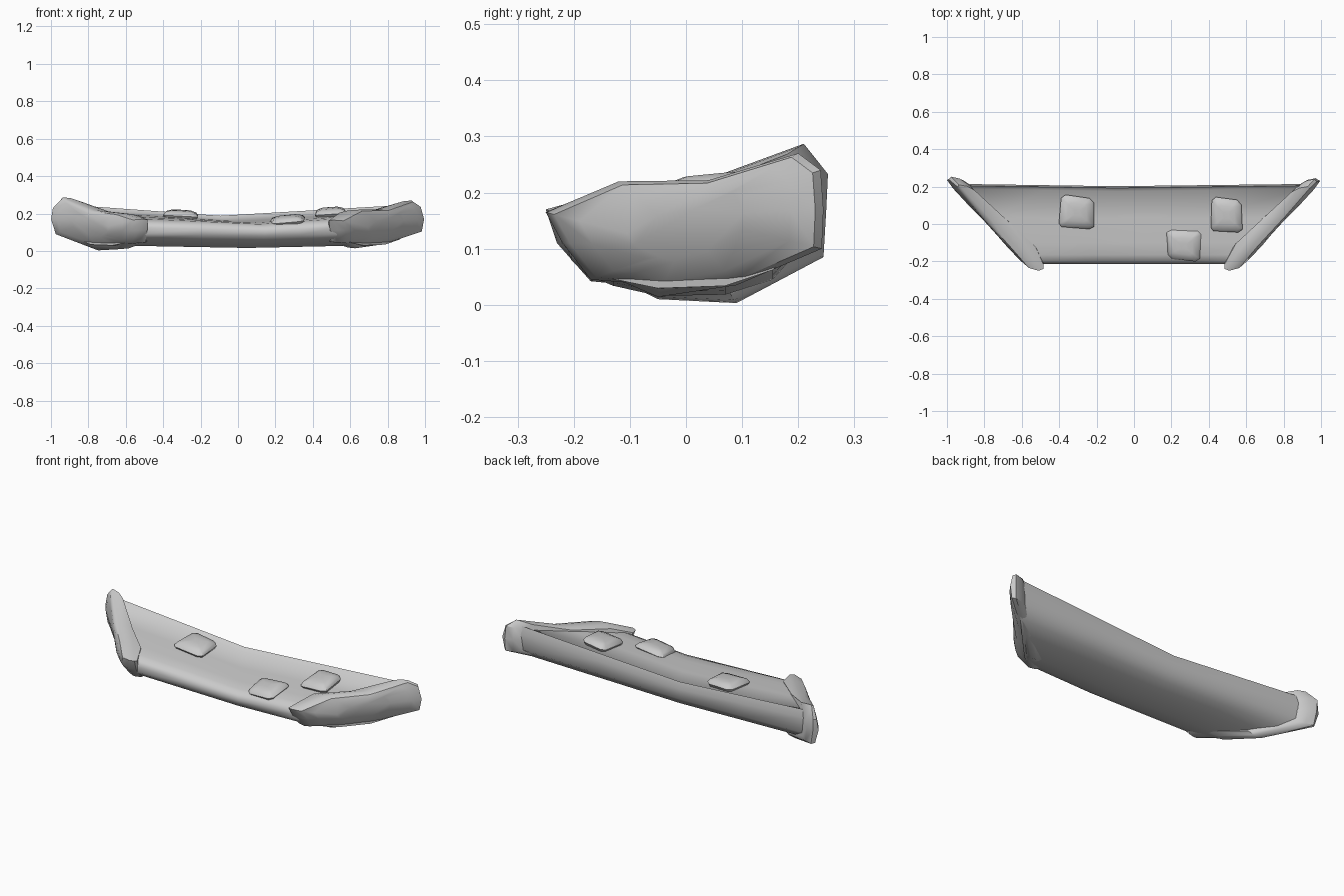
import bpy
import bmesh
import math
from mathutils import Matrix

if "Cube" in bpy.data.objects:
    bpy.data.objects.remove(bpy.data.objects["Cube"], do_unlink=True)

# One stone grey for everything
stone = bpy.data.materials.new("stone_grey")
stone.use_nodes = True
grey = (0.6, 0.6, 0.6, 1)
stone.diffuse_color = grey
stone.node_tree.nodes["Principled BSDF"].inputs["Base Color"].default_value = grey


def loft(name, rings, angle):
    """Skin a list of equal point rings into a closed solid."""
    bm = bmesh.new()
    loops = [[bm.verts.new(p) for p in ring] for ring in rings]
    n = len(loops[0])
    for a, b in zip(loops, loops[1:]):
        for i in range(n):
            j = (i + 1) % n
            bm.faces.new((a[i], a[j], b[j], b[i]))
    bm.faces.new(loops[0])
    bm.faces.new(loops[-1])
    bmesh.ops.recalc_face_normals(bm, faces=bm.faces)
    mesh = bpy.data.meshes.new(name)
    bm.to_mesh(mesh)
    bm.free()
    obj = bpy.data.objects.new(name, mesh)
    bpy.context.collection.objects.link(obj)
    mesh.materials.append(stone)
    bpy.ops.object.select_all(action="DESELECT")
    obj.select_set(True)
    bpy.context.view_layer.objects.active = obj
    bpy.ops.object.shade_smooth_by_angle(angle=math.radians(angle))
    return obj


# Slab: cross-section sagging along a skewed middle line, slanted ends, back lip
section = [(-0.18, 0.055), (-0.205, 0.08), (-0.213, 0.107), (-0.20, 0.13),
           (-0.165, 0.143), (-0.10, 0.15), (0.03, 0.158), (0.175, 0.169),
           (0.193, 0.188), (0.202, 0.15), (0.195, 0.09), (0.155, 0.045),
           (0.07, 0.018), (-0.05, 0.016), (-0.13, 0.034)]


def slab_ring(t):
    ring = []
    for y, z in section:
        end = 0.72 + 0.95 * y
        middle = 0.02 - 0.6 * y
        sag = 0.02 + 0.045 * min(max((z - 0.08) / 0.08, 0), 1)
        back = 0.012 * abs(t) if y > 0.16 else 0
        ring.append((t * end + middle * (1 - abs(t)), y + back,
                     z + sag * abs(t) * end))
    return ring


loft("slab", [slab_ring(t) for t in (-1, -0.5, 0, 0.5, 1)], 50)

# End caps: domed outside, widest at the rim, tapering inward over the slab
right_rim = [(-0.25, 0.17), (-0.14, 0.20), (0.02, 0.217), (0.21, 0.287),
             (0.253, 0.233), (0.25, 0.17), (0.245, 0.085), (0.09, 0.003),
             (-0.05, 0.01), (-0.10, 0.035), (-0.17, 0.042), (-0.23, 0.11)]
left_rim = [(-0.25, 0.165), (-0.12, 0.22), (0.04, 0.222), (0.20, 0.27),
            (0.24, 0.24), (0.245, 0.17), (0.242, 0.10), (0.09, 0.035),
            (-0.05, 0.014), (-0.11, 0.04), (-0.17, 0.045), (-0.22, 0.11)]


def cap(name, side, rim):
    rings = []
    # shrink toward the middle, offset along x
    for scale, shift in ((0.42, 0.036), (0.76, 0.036), (0.94, 0.029),
                         (1.0, 0.0), (0.96, -0.045), (0.86, -0.085)):
        ring = []
        for y, z in rim:
            yy = y * scale
            zc = 0.13 + 0.12 * y
            zz = zc + (z - zc) * scale
            # the outside swells most at mid height, the underside tucks in
            if shift > 0:
                x = 0.742 + 0.93 * yy + shift * (1.4 - 7 * abs(z - 0.16) * scale)
            else:
                x = 0.742 + 0.93 * y + shift
            x -= 0.8 * max(0.1 - zz, 0)
            ring.append((side * max(x, 0.485), yy, zz))
        rings.append(ring)
    return loft(name, rings, 40)


cap("right_end_cap", -1, right_rim)
cap("left_end_cap", 1, left_rim)

# Three chipped stones resting on the top
outline = [(-0.5, -0.36), (-0.42, -0.46), (0.36, -0.5), (0.5, -0.42),
           (0.47, 0.28), (0.34, 0.42), (-0.34, 0.5), (-0.46, 0.4)]


def pad(name, x, y, z, w, d, roll, pitch, turn):
    rings = [[(px * w * s, py * d * s, h) for px, py in outline]
             for s, h in ((0.85, -0.02), (1.0, 0.003), (0.88, 0.018),
                          (0.55, 0.028), (0.2, 0.03))]
    obj = loft(name, rings, 45)
    obj.matrix_world = (Matrix.Translation((x, y, z))
                        @ Matrix.Rotation(-roll, 4, "Y")
                        @ Matrix.Rotation(pitch, 4, "X")
                        @ Matrix.Rotation(turn, 4, "Z"))


pad("right_stone", -0.305, 0.065, 0.189, 0.19, 0.18, -0.05, 0.07, -0.03)
pad("left_stone", 0.495, 0.05, 0.202, 0.17, 0.19, 0.08, 0.1, 0.0)
pad("front_stone", 0.267, -0.116, 0.159, 0.185, 0.17, 0.1, 0.13, math.pi)
